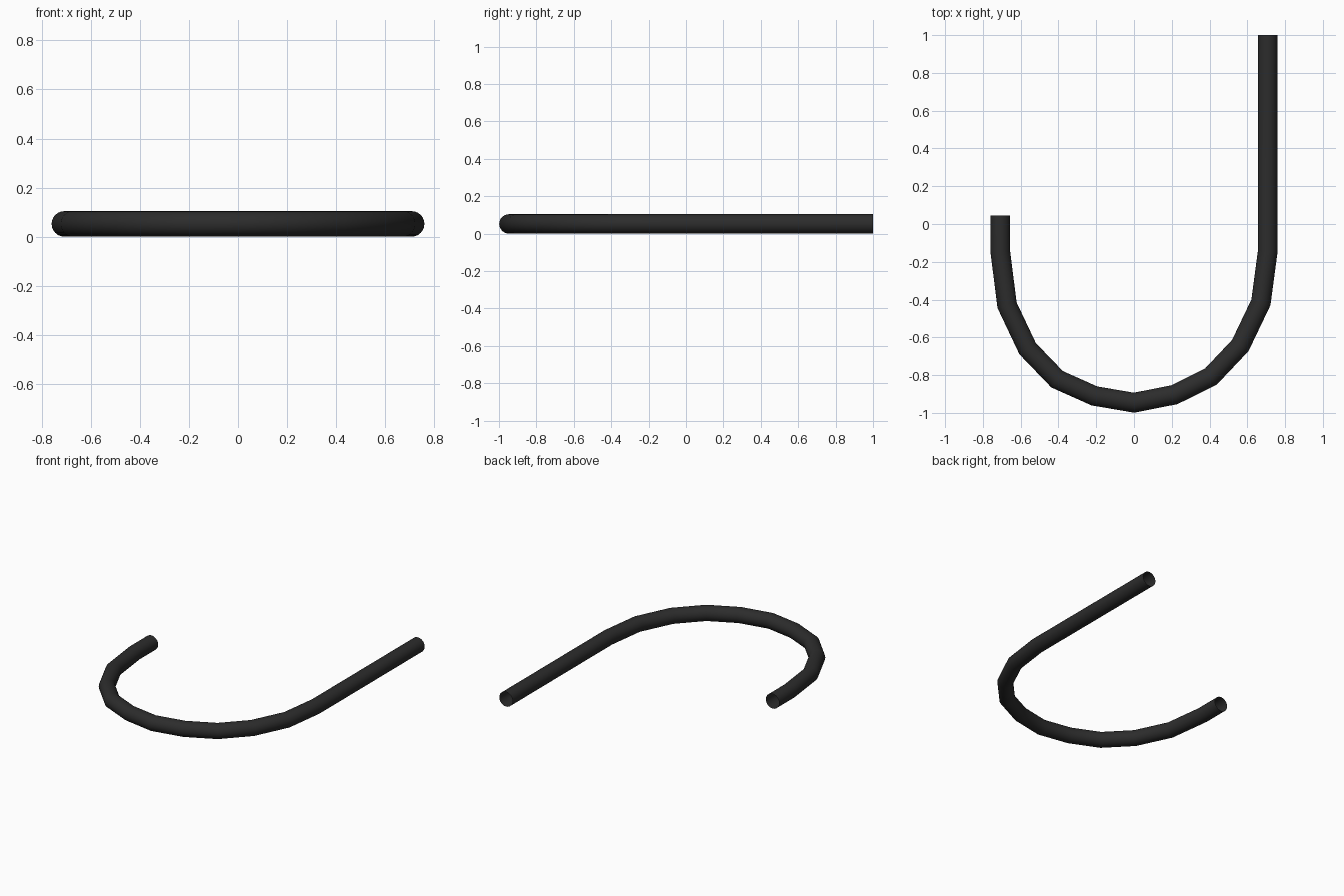
import bpy, bmesh, math
from mathutils import Vector

if "Cube" in bpy.data.objects:
    bpy.data.objects.remove(bpy.data.objects["Cube"])

R = 0.052      # tube radius
SIDES = 24

# centre line of the hook, seen from above
path = [Vector(p) for p in [
    (-0.708, 0.045), (-0.708, -0.145), (-0.672, -0.43), (-0.563, -0.66),
    (-0.407, -0.822), (-0.21, -0.91), (0, -0.946), (0.213, -0.904),
    (0.407, -0.808), (0.563, -0.643), (0.672, -0.415), (0.708, -0.145),
    (0.708, 1.0)]]

mat = bpy.data.materials.new("dark grey")
mat.diffuse_color = (0.025, 0.025, 0.025, 1)
mat.use_nodes = True
mat.node_tree.nodes["Principled BSDF"].inputs["Base Color"].default_value = mat.diffuse_color

# sweep a circle along the path with mitred bends and open ends
bm = bmesh.new()
rings = []
for i, p in enumerate(path):
    d_in = (p - path[i - 1]).normalized() if i else (path[1] - p).normalized()
    d_out = (path[i + 1] - p).normalized() if i < len(path) - 1 else d_in
    t = (d_in + d_out).normalized()
    side = Vector((t.y, -t.x)) / t.dot(d_in)
    ring = []
    for k in range(SIDES):
        a = 2 * math.pi * k / SIDES
        q = p + side * R * math.cos(a)
        ring.append(bm.verts.new((q.x, q.y, R + R * math.sin(a))))
    rings.append(ring)
for a, b in zip(rings, rings[1:]):
    for k in range(SIDES):
        n = (k + 1) % SIDES
        bm.faces.new((a[k], a[n], b[n], b[k]))
bmesh.ops.recalc_face_normals(bm, faces=bm.faces)

mesh = bpy.data.meshes.new("hooked_tube")
bm.to_mesh(mesh)
bm.free()
mesh.materials.append(mat)
tube = bpy.data.objects.new("hooked_tube", mesh)
bpy.context.collection.objects.link(tube)
tube.select_set(True)
bpy.context.view_layer.objects.active = tube
bpy.ops.object.shade_smooth_by_angle(angle=math.radians(30))
